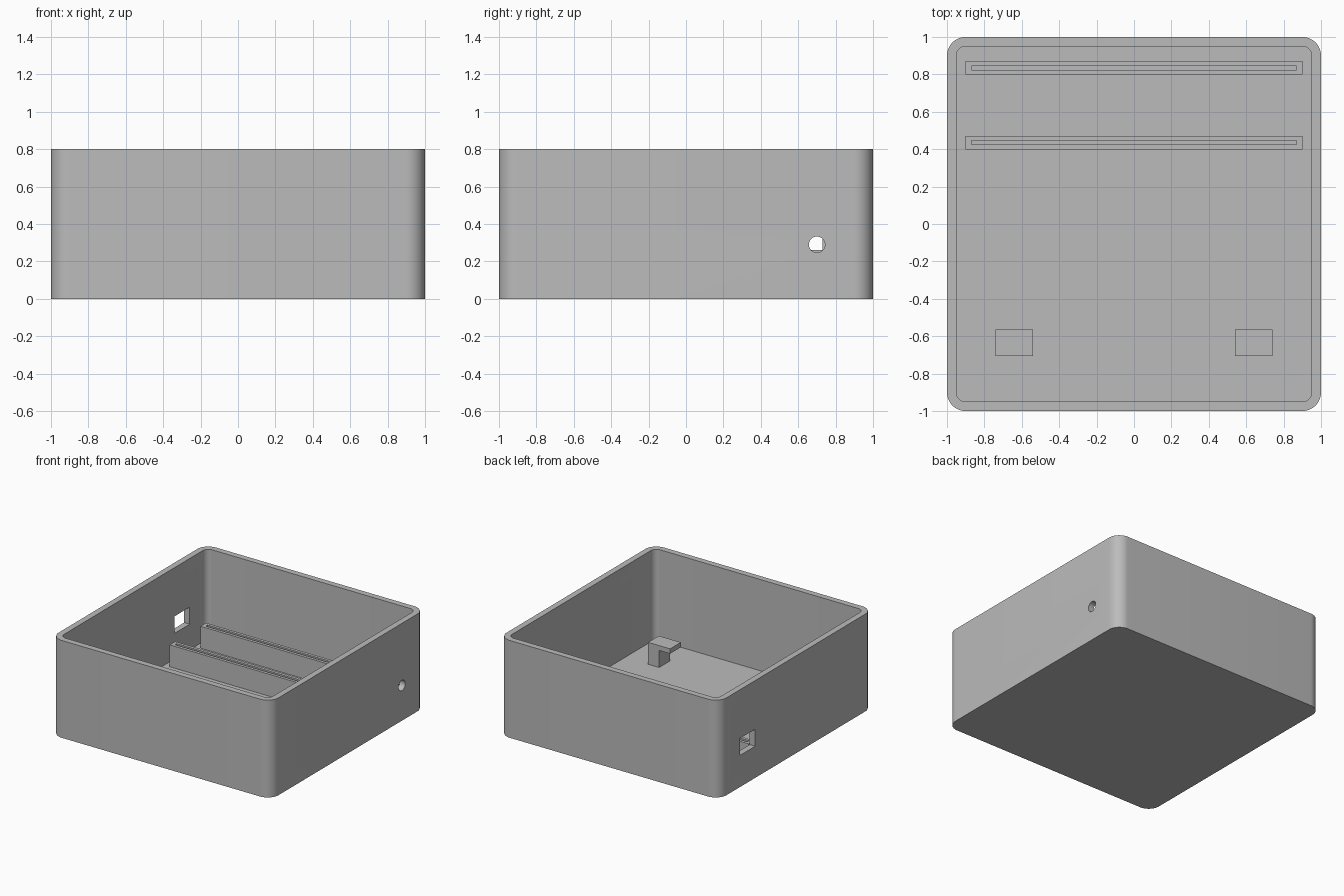
import bpy
import bmesh
from math import pi, sin, cos, radians

if "Cube" in bpy.data.objects:
    bpy.data.objects.remove(bpy.data.objects["Cube"], do_unlink=True)

grey = bpy.data.materials.new("plain grey")
grey.use_nodes = True
GREY = (0.5, 0.5, 0.5, 1)
grey.diffuse_color = GREY
grey.node_tree.nodes["Principled BSDF"].inputs["Base Color"].default_value = GREY


def prism(name, outline, low, high, axis="z"):
    """Extrude a 2D outline along z, x or y."""
    place = {"z": lambda a, b, h: (a, b, h),
             "x": lambda a, b, h: (h, a, b),
             "y": lambda a, b, h: (a, h, b)}[axis]
    bm = bmesh.new()
    base = bm.faces.new([bm.verts.new(place(a, b, low)) for a, b in outline])
    result = bmesh.ops.extrude_face_region(bm, geom=[base])
    moved = [v for v in result["geom"] if isinstance(v, bmesh.types.BMVert)]
    bmesh.ops.translate(bm, verts=moved, vec=place(0, 0, high - low))
    bmesh.ops.recalc_face_normals(bm, faces=bm.faces)
    mesh = bpy.data.meshes.new(name)
    bm.to_mesh(mesh)
    bm.free()
    mesh.materials.append(grey)
    obj = bpy.data.objects.new(name, mesh)
    bpy.context.collection.objects.link(obj)
    return obj


def rect(x0, x1, y0, y1):
    return [(x0, y0), (x1, y0), (x1, y1), (x0, y1)]


def rounded_square(half, radius, steps=12):
    points = []
    for quarter, (sx, sy) in enumerate([(1, 1), (-1, 1), (-1, -1), (1, -1)]):
        for i in range(steps + 1):
            t = (quarter + i / steps) * pi / 2
            points.append((sx * (half - radius) + radius * cos(t),
                           sy * (half - radius) + radius * sin(t)))
    return points


def circle(x, y, radius, sides=32):
    return [(x + radius * cos(2 * pi * i / sides), y + radius * sin(2 * pi * i / sides))
            for i in range(sides)]


def activate(obj):
    bpy.ops.object.select_all(action="DESELECT")
    obj.select_set(True)
    bpy.context.view_layer.objects.active = obj


def cut(obj, cutter):
    """Subtract the cutter and discard it."""
    mod = obj.modifiers.new("cut", "BOOLEAN")
    mod.operation = "DIFFERENCE"
    mod.solver = "EXACT"
    mod.object = cutter
    cutter.hide_render = True
    activate(obj)
    bpy.ops.object.modifier_apply(modifier=mod.name)
    bpy.data.objects.remove(cutter, do_unlink=True)


FLOOR = 0.05
TOP = 0.23

# Open tray with rounded corners
tray = prism("tray", rounded_square(1, 0.1), 0, 0.8)
cut(tray, prism("cavity_cutter", rounded_square(0.95, 0.05), FLOOR, 1))

# Round cable hole and rectangular socket opening in the side walls
cut(tray, prism("round_hole_cutter", circle(0.7, 0.29, 0.043), 0.9, 1.1, "x"))
cut(tray, prism("socket_cutter", rect(0.53, 0.73, 0.26, 0.4), -1.1, -0.9, "x"))
activate(tray)
bpy.ops.object.shade_smooth_by_angle(angle=radians(30))

# Slotted rails that hold upright panels
for name, y in (("front_rail", 0.435), ("back_rail", 0.835)):
    rail = prism(name, rect(-0.9, 0.9, y - 0.036, y + 0.036), FLOOR, TOP)
    cut(rail, prism("slot_cutter", rect(-0.87, 0.87, y - 0.011, y + 0.011), 0.13, 0.3))

# Hooked clips, lips facing the middle
for name, side in (("left_clip", 1), ("right_clip", -1)):
    hook = [(0.74, FLOOR), (0.74, TOP), (0.54, TOP), (0.54, 0.19), (0.64, 0.19), (0.64, FLOOR)]
    prism(name, [(side * x, z) for x, z in hook], -0.705, -0.565, "y")
